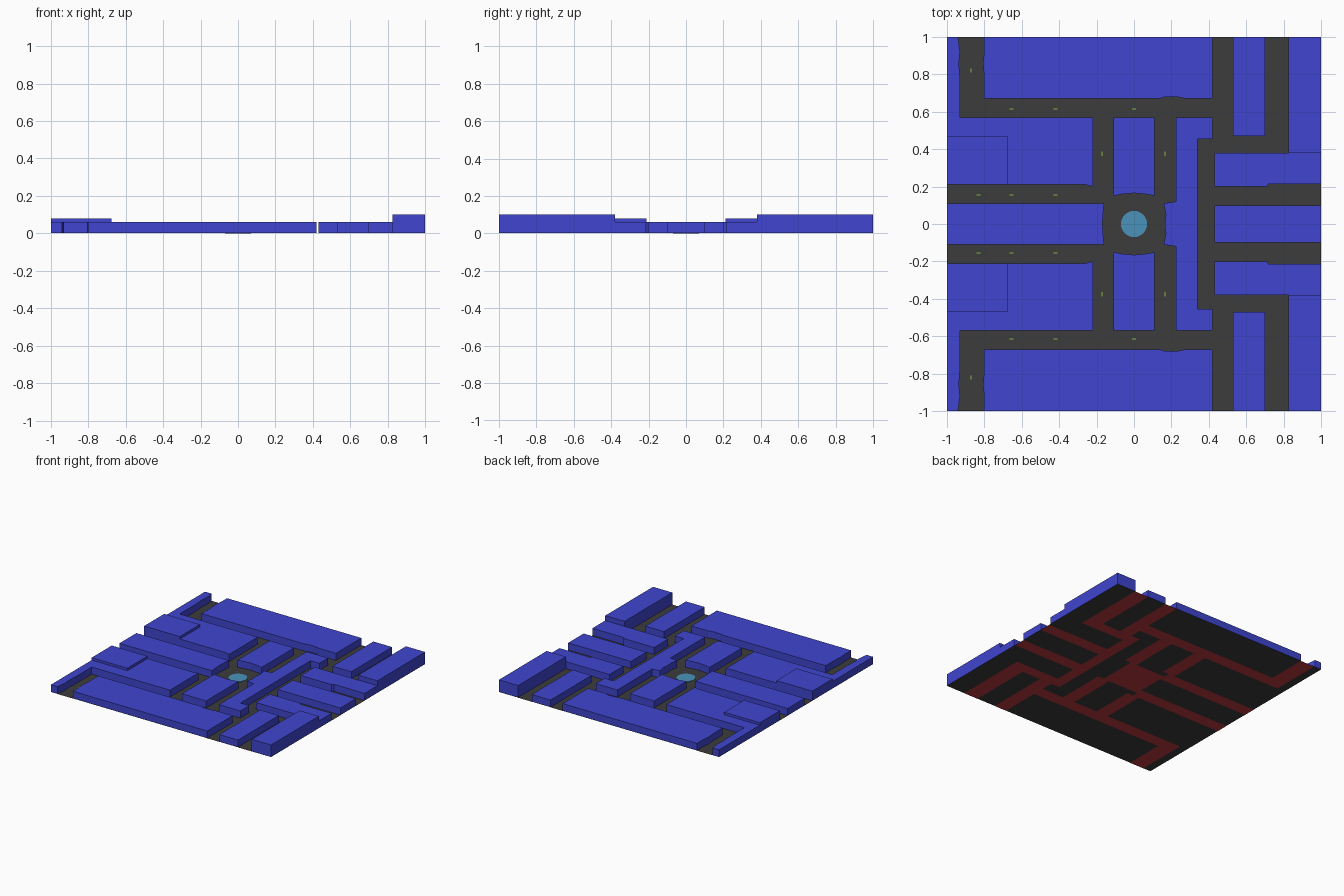
import bpy, bmesh

if "Cube" in bpy.data.objects:
    bpy.data.objects.remove(bpy.data.objects["Cube"])

def material(name, rgb):
    m = bpy.data.materials.new(name)
    m.diffuse_color = (*rgb, 1)
    m.use_nodes = True
    m.node_tree.nodes["Principled BSDF"].inputs["Base Color"].default_value = m.diffuse_color
    return m

BLUE = material("block_blue", (0.05, 0.06, 0.62))
DARK = material("asphalt", (0.045, 0.045, 0.045))
RED = material("road_red", (0.50, 0.04, 0.05))
CYAN = material("fountain_cyan", (0.07, 0.29, 0.50))
GREEN = material("marking_green", (0.25, 0.55, 0.05))

def slab(name, outline, z0, z1, mat, sy=1):
    """Extrude a flat outline from z0 to z1 (a flat sheet when equal)."""
    bm = bmesh.new()
    face = bm.faces.new([bm.verts.new((x, y * sy, z0)) for x, y in outline])
    if z1 > z0:
        r = bmesh.ops.extrude_face_region(bm, geom=[face])
        vs = [g for g in r["geom"] if isinstance(g, bmesh.types.BMVert)]
        bmesh.ops.translate(bm, vec=(0, 0, z1 - z0), verts=vs)
        bmesh.ops.recalc_face_normals(bm, faces=bm.faces)
        if not any(f.normal.z > 0.9 and f.calc_center_median().z > z0 for f in bm.faces):
            bmesh.ops.reverse_faces(bm, faces=bm.faces)
    me = bpy.data.meshes.new(name)
    bm.to_mesh(me)
    bm.free()
    me.materials.append(mat)
    ob = bpy.data.objects.new(name, me)
    bpy.context.collection.objects.link(ob)
    return ob

def rect(x0, x1, y0, y1):
    return [(x0, y0), (x1, y0), (x1, y1), (x0, y1)]

# Ground sheet that shows as asphalt between the blocks
slab("ground", rect(-1, 1, -1, 1), 0.001, 0.001, DARK)

B = 0.002   # bottom of blocks
H = 0.06    # common block height

# Blocks repeated on the north and south halves
for sy, side in ((1, "north"), (-1, "south")):
    slab(f"west_block_{side}",
         [(-1, 0.21), (-0.26, 0.21), (-0.22, 0.2), (-0.22, 0.57), (-0.93, 0.57),
          (-0.93, 0.78), (-0.935, 0.86), (-0.93, 0.92), (-0.94, 1), (-1, 1)],
         B, H, BLUE, sy)
    slab(f"west_terrace_{side}", rect(-1, -0.675, 0.21, 0.47), H, 0.08, BLUE, sy)
    slab(f"long_block_{side}",
         [(-0.8, 0.67), (0.14, 0.67), (0.16, 0.678), (0.21, 0.68), (0.25, 0.676),
          (0.27, 0.67), (0.42, 0.67), (0.42, 1), (-0.8, 1), (-0.8, 0.92),
          (-0.806, 0.86), (-0.8, 0.78)],
         B, H, BLUE, sy)
    slab(f"narrow_block_{side}", rect(0.53, 0.70, 0.47, 1), B, H, BLUE, sy)
    slab(f"corner_tower_{side}", rect(0.825, 1, 0.38, 1), B, 0.10, BLUE, sy)
    slab(f"east_block_{side}",
         [(0.43, 0.2), (0.71, 0.2), (0.72, 0.215), (1, 0.213), (1, 0.38), (0.43, 0.38)],
         B, H, BLUE, sy)
    slab(f"inner_block_{side}",
         [(-0.11, 0.15), (-0.06, 0.16), (0, 0.165), (0.06, 0.16), (0.11, 0.15),
          (0.11, 0.57), (-0.11, 0.57)],
         B, H, BLUE, sy)

# Blocks on the centre line
slab("west_middle_block",
     [(-1, -0.11), (-0.16, -0.11), (-0.165, -0.06), (-0.168, 0), (-0.165, 0.06),
      (-0.16, 0.11), (-1, 0.11)], B, H, BLUE)
slab("east_middle_block", rect(0.43, 1, -0.1, 0.1), B, H, BLUE)
half = [(0.165, 0), (0.17, 0.05), (0.158, 0.11), (0.225, 0.12), (0.225, 0.57),
        (0.42, 0.57), (0.42, 0.455), (0.34, 0.455)]
slab("bracket_block", half + [(x, -y) for x, y in reversed(half[1:])], B, H, BLUE)

# Red road bed on the underside
roads = [(-0.93, -0.8, 0.67, 1), (-0.93, 0.53, 0.57, 0.67), (0.42, 0.53, 0.67, 1),
         (0.42, 0.53, 0.47, 0.57), (0.34, 0.83, 0.38, 0.47), (0.70, 0.83, 0.47, 1),
         (-0.22, -0.11, 0.21, 0.57), (0.11, 0.22, 0.16, 0.57),
         (-1, -0.165, 0.11, 0.21), (0.43, 1, 0.1, 0.2), (0.34, 0.43, 0, 0.38)]
for sy, side in ((1, "north"), (-1, "south")):
    for i, r in enumerate(roads):
        slab(f"road_bed_{side}_{i}", rect(*r), 0, 0, RED, sy)
slab("plaza_bed", rect(-0.165, 0.165, -0.16, 0.16), 0, 0, RED)

# Small lane dashes: centre x, y and whether they run along x
dashes = [(-0.655, 0.615, 1), (-0.42, 0.615, 1), (0, 0.615, 1), (-0.87, 0.82, 0),
          (-0.83, 0.155, 1), (-0.655, 0.155, 1), (-0.42, 0.155, 1),
          (-0.17, 0.375, 0), (0.165, 0.375, 0)]
for sy, side in ((1, "north"), (-1, "south")):
    for i, (x, y, along) in enumerate(dashes):
        a, b = (0.011, 0.003) if along else (0.003, 0.011)
        slab(f"lane_dash_{side}_{i}", rect(x - a, x + a, y - b, y + b), 0.003, 0.003, GREEN, sy)

# Round fountain in the plaza
bpy.ops.mesh.primitive_cylinder_add(vertices=32, radius=0.07, depth=0.004, location=(0, 0, 0.002))
fountain = bpy.context.object
fountain.name = "fountain_disc"
fountain.data.materials.append(CYAN)
